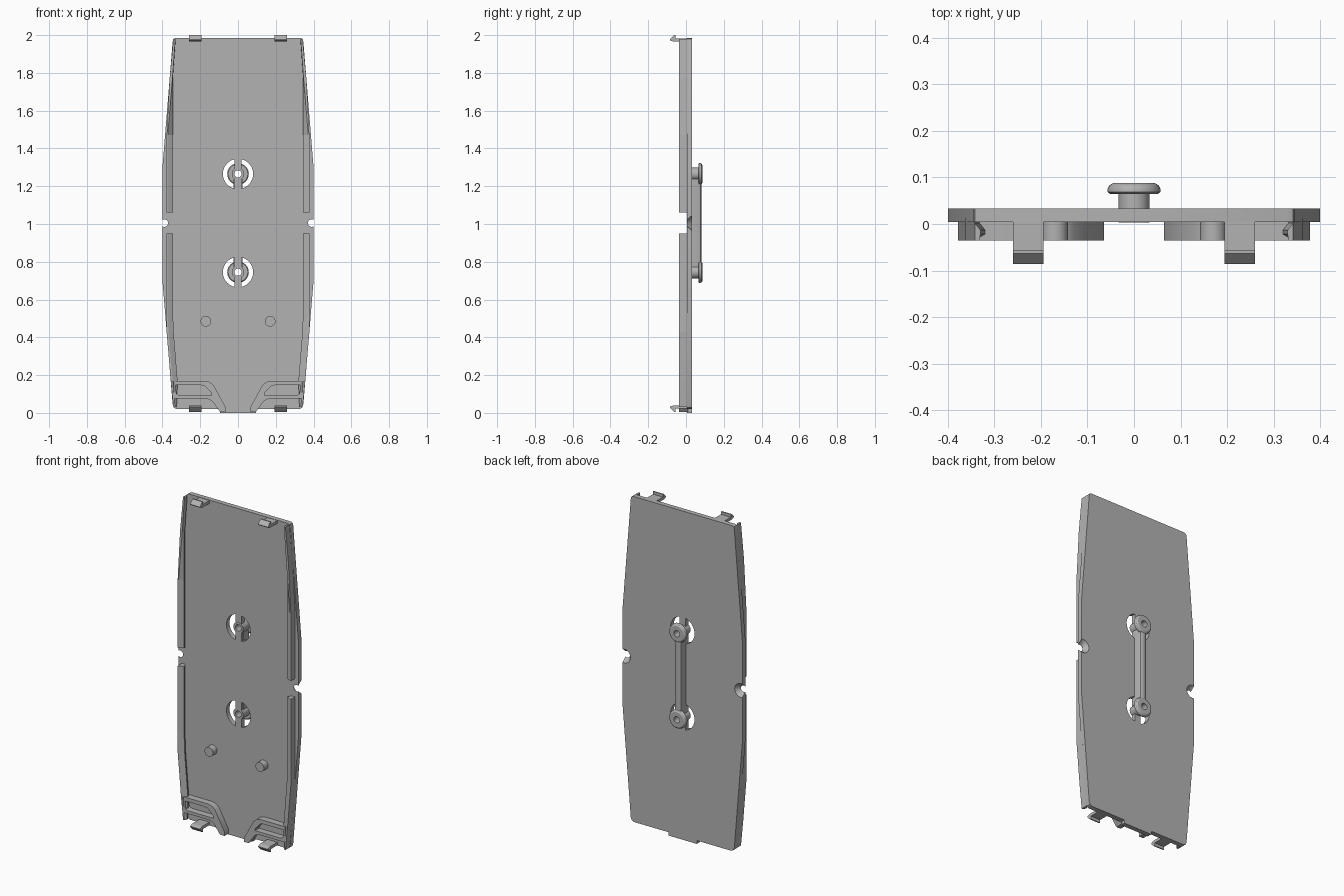
import bpy, bmesh
from math import cos, sin, pi, asin
from mathutils import Vector

if "Cube" in bpy.data.objects:
    bpy.data.objects.remove(bpy.data.objects["Cube"])

grey = bpy.data.materials.new("plain_grey")
grey.use_nodes = True
COLOUR = (0.45, 0.45, 0.45, 1)
grey.diffuse_color = COLOUR
grey.node_tree.nodes["Principled BSDF"].inputs["Base Color"].default_value = COLOUR

FRONT, FACE, BACK = -0.036, 0.004, 0.033


def make(name, bm):
    bmesh.ops.recalc_face_normals(bm, faces=bm.faces[:])
    me = bpy.data.meshes.new(name)
    bm.to_mesh(me)
    bm.free()
    me.materials.append(grey)
    ob = bpy.data.objects.new(name, me)
    bpy.context.collection.objects.link(ob)
    return ob


def loft(name, rings, closed=False):
    """Skin a list of equal-length rings of points."""
    bm = bmesh.new()
    rows = [[bm.verts.new(p) for p in ring] for ring in rings]
    n = len(rows[0])
    pairs = list(zip(rows, rows[1:]))
    if closed:
        pairs.append((rows[-1], rows[0]))
    for a, b in pairs:
        for i in range(n):
            j = (i + 1) % n
            bm.faces.new((a[i], a[j], b[j], b[i]))
    if not closed:
        bm.faces.new(rows[0])
        bm.faces.new(rows[-1])
    return make(name, bm)


def prism(name, pts, y0, y1):
    """Extrude an (x, z) outline along y."""
    return loft(name, [[(x, y, z) for x, z in pts] for y in (y0, y1)])


def circle(x, z, r, n=32):
    return [(x + r * cos(2 * pi * i / n), z + r * sin(2 * pi * i / n)) for i in range(n)]


def cut(ob, cutter):
    mod = ob.modifiers.new("cut", "BOOLEAN")
    mod.operation, mod.solver, mod.object = "DIFFERENCE", "EXACT", cutter
    bpy.context.view_layer.objects.active = ob
    bpy.ops.object.modifier_apply(modifier=mod.name)
    bpy.data.objects.remove(cutter)


def smooth(ob):
    bpy.ops.object.select_all(action="DESELECT")
    ob.select_set(True)
    bpy.context.view_layer.objects.active = ob
    bpy.ops.object.shade_smooth_by_angle()


# Tapered back plate with a small tab at the bottom
side = [(0.095, 0), (0.095, 0.02), (0.325, 0.02), (0.34, 0.028), (0.346, 0.045),
        (0.4, 0.7), (0.4, 1.3), (0.346, 1.965), (0.342, 1.98), (0.33, 1.985)]
plate = prism("back_plate", side + [(-x, z) for x, z in reversed(side)], FACE, BACK)

# Half-round openings around the two buttons, and flared edge notches
BUTTONS = (0.745, 1.265)
for s in (-1, 1):
    for z in BUTTONS:
        r, gap = 0.08, 0.019
        a = pi / 2 - asin(gap / r)
        arc = [(s * r * cos(a * t / 12), z + r * sin(a * t / 12)) for t in range(-12, 13)]
        cut(plate, prism("opening_cutter", arc, -0.1, 0.1))
    rings = [[(x, y, z) for x, z in circle(s * 0.39, 1.005, r)]
             for y, r in ((-0.02, 0.02), (0.006, 0.02), (0.04, 0.047))]
    cut(plate, loft("notch_cutter", rings))
for z in BUTTONS:
    cut(plate, prism("bore_cutter", circle(0, z, 0.019), -0.1, 0.1))
smooth(plate)

# Rail stations: height, inner crest, inner front edge, outer edge
LOWER = [(0.03, 0.325, 0.333, 0.342), (0.17, 0.32, 0.346, 0.356), (0.43, 0.341, 0.368, 0.378),
         (0.55, 0.345, 0.374, 0.378), (0.95, 0.345, 0.374, 0.378)]
UPPER = [(1.06, 0.345, 0.374, 0.378), (1.47, 0.345, 0.372, 0.378),
         (1.77, 0.345, 0.347, 0.362), (1.98, 0.33, 0.332, 0.342)]

# Catch hooks in side profile (y, height above the stem's inner face)
HOOK = [(0.01, 0), (-0.066, 0), (-0.086, 0.008), (-0.086, 0.012),
        (-0.063, 0.035), (-0.056, 0.035), (-0.056, 0.018), (0.01, 0.018)]

# Corner brackets: curved band and the pocket inside it
BAND = [(0.34, 0.17), (0.175, 0.17), (0.15, 0.164), (0.13, 0.148), (0.065, 0.03), (0.065, 0.006),
        (0.095, 0.006), (0.135, 0.06), (0.15, 0.071), (0.17, 0.075), (0.34, 0.075)]
POCKET = [(0.33, 0.147), (0.195, 0.147), (0.175, 0.142), (0.14, 0.105), (0.14, 0.093),
          (0.31, 0.093), (0.325, 0.1), (0.33, 0.115)]

for s, word in ((1, "left"), (-1, "right")):
    for part, stations in (("lower", LOWER), ("upper", UPPER)):
        rings = [[(s * o, BACK - 0.02, z), (s * o, FRONT, z), (s * f, FRONT, z),
                  (s * c, -0.022, z), (s * c, -0.013, z), (s * (c + 0.012), 0.002, z),
                  (s * (c + 0.012), BACK - 0.02, z)] for z, c, f, o in stations]
        loft(f"{part}_rail_{word}", rings)

    for part, base, d in (("top", 1.965, 1), ("bottom", 0.04, -1)):
        loft(f"{part}_hook_{word}",
             [[(s * x, y, base + d * h) for y, h in HOOK] for x in (0.194, 0.26)])

    bracket = prism(f"corner_bracket_{word}", [(s * x, z) for x, z in BAND], FRONT, 0.01)
    cut(bracket, prism("pocket_cutter", [(s * x, z) for x, z in POCKET], -0.1, 0.003))
    smooth(bracket)

    smooth(prism(f"locating_pin_{word}", circle(s * 0.17, 0.485, 0.028), FRONT, 0.01))

# Rounded mushroom buttons on the back, bored through
PROFILE = [(0.019, 0.003), (0.033, 0.003), (0.033, 0.065), (0.052, 0.065), (0.057, 0.069),
           (0.057, 0.075), (0.053, 0.083), (0.045, 0.088), (0.019, 0.088)]
for z, word in zip(BUTTONS, ("lower", "upper")):
    rings = [[(r * cos(2 * pi * i / 40), y, z + r * sin(2 * pi * i / 40)) for r, y in PROFILE]
             for i in range(40)]
    smooth(loft(f"{word}_button", rings, closed=True))

# Round-edged bar joining the buttons
bar_section = [(-0.023, 0.02), (-0.023, 0.068), (-0.019, 0.077), (-0.01, 0.082)]
bar_section += [(-x, y) for x, y in reversed(bar_section)]
smooth(loft("joining_bar", [[(x, y, z) for x, y in bar_section]
                            for z in (BUTTONS[0] + 0.027, BUTTONS[1] - 0.027)]))
